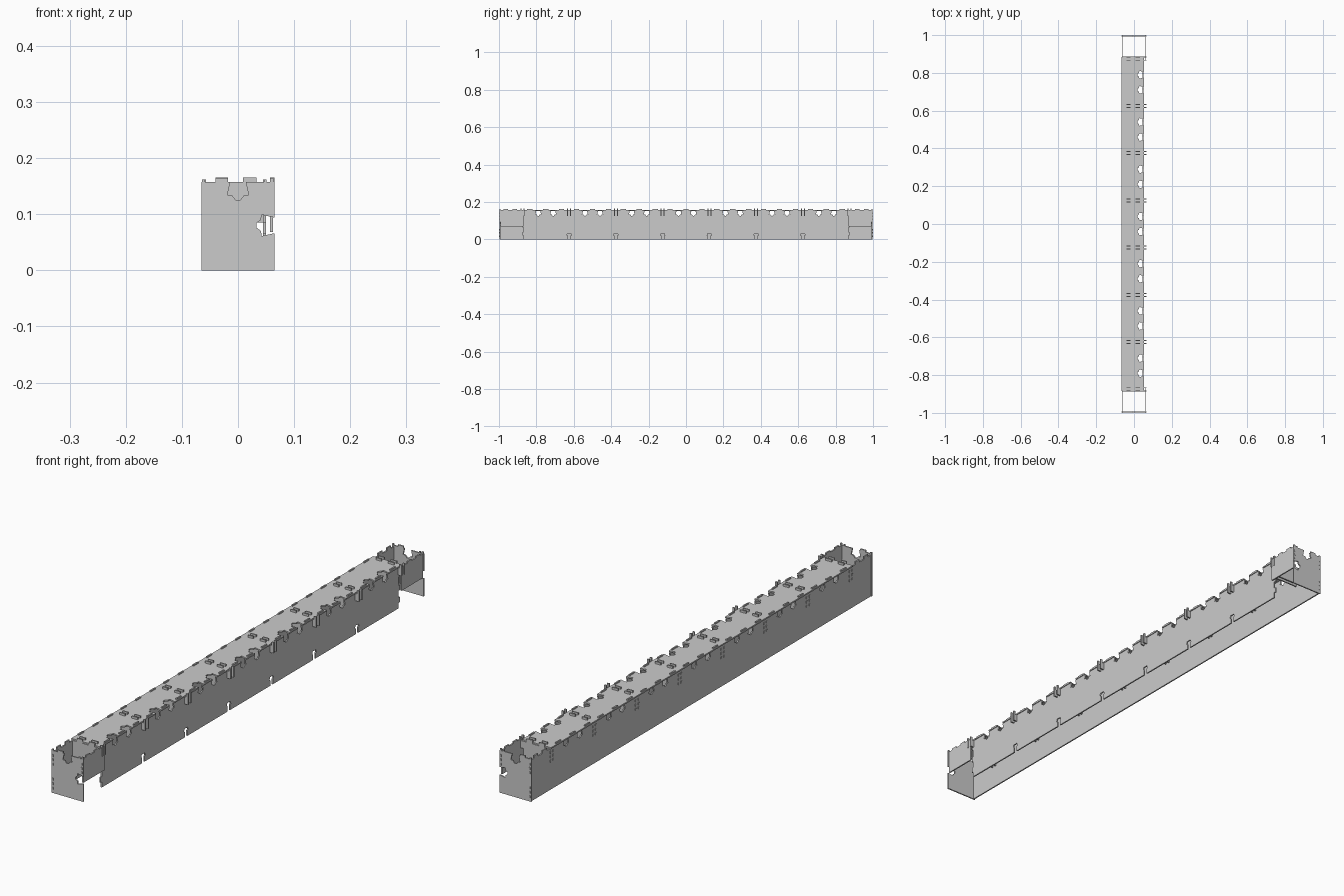
import bpy, bmesh
from mathutils import Vector

if "Cube" in bpy.data.objects:
    bpy.data.objects.remove(bpy.data.objects["Cube"])

T = 0.005                                            # sheet thickness
RIBS = [-0.875 + 0.25 * i for i in range(8)]         # rib stations along y
BAYS = [-0.75 + 0.25 * i for i in range(7)]          # bay centres
TOP = 0.152                                          # underside of the lid


def sheet(name, outline, axis, pos, thick=T):
    """Extrude a 2D outline into a flat sheet perpendicular to the axis."""
    place = {'x': lambda u, v: (pos, u, v),
             'y': lambda u, v: (u, pos, v),
             'z': lambda u, v: (u, v, pos)}[axis]
    step = Vector([thick if a == axis else 0 for a in 'xyz'])
    bm = bmesh.new()
    face = bm.faces.new([bm.verts.new(place(u, v)) for u, v in outline])
    ext = bmesh.ops.extrude_face_region(bm, geom=[face], use_keep_orig=True)
    bmesh.ops.translate(bm, vec=step, verts=[g for g in ext['geom'] if isinstance(g, bmesh.types.BMVert)])
    bmesh.ops.recalc_face_normals(bm, faces=bm.faces)
    mesh = bpy.data.meshes.new(name)
    bm.to_mesh(mesh)
    bm.free()
    ob = bpy.data.objects.new(name, mesh)
    bpy.context.collection.objects.link(ob)
    return ob


def tab(c, half, h):
    return [(c - half, 0), (c - half, h), (c + half, h), (c + half, 0)]


def dovetail(c, s=1.0):
    half = [(0.014, 0), (0.019, 0.023), (0.010, 0.024), (0.004, 0.032)]
    return ([(c - a * s, -d * s) for a, d in half] +
            [(c + a * s, -d * s) for a, d in reversed(half)])


def keyhole(c):
    half = [(0.007, 0), (0.007, 0.02), (0.012, 0.022), (0.009, 0.032)]
    return [(c - a, -d) for a, d in half] + [(c + a, -d) for a, d in reversed(half)]


def edge(side, level, a, b, features=()):
    """One outline edge from a to b; positive feature heights point outwards."""
    pts = [p for f in sorted(features, key=lambda f: f[0][0]) for p in f]
    if a > b:
        pts.reverse()
    pts = [(a, 0)] + pts + [(b, 0)]
    return [{'bottom': (u, level - h), 'top': (u, level + h),
             'left': (level - h, u), 'right': (level + h, u)}[side] for u, h in pts]


# Joint patterns shared by both long walls
wall_top = []
for c in BAYS:
    wall_top += [dovetail(c - 0.04, 0.8), dovetail(c + 0.04, 0.8)]
    wall_top += [tab(c + d, 0.014, 0.01) for d in (-0.085, 0, 0.085)]
box_tabs = [0.915, 0.965]
low_tabs = [tab(z, 0.004, 0.007) for z in (0.018, 0.035, 0.052)]
high_tabs = [tab(z, 0.004, 0.007) for z in (0.107, 0.123, 0.139)]

# Left wall, full length
wall_end = low_tabs + high_tabs
left_top = wall_top + [tab(s * y, 0.012, 0.01) for y in box_tabs for s in (-1, 1)]
sheet("left_wall",
      edge('bottom', 0, -0.993, 0.993) + edge('right', 0.993, 0, TOP, wall_end)[1:] +
      edge('top', TOP, 0.993, -0.993, left_top)[1:] +
      edge('left', -0.993, TOP, 0, wall_end)[1:-1],
      'x', -0.062)

# Right wall, set in and shorter, with keyhole cuts along its foot
side_tabs = [tab(z, 0.01, 0.007) for z in (0.03, 0.075, 0.125)]
sheet("right_wall",
      edge('bottom', 0, -0.868, 0.868, [keyhole(y) for y in RIBS[1:-1]]) +
      edge('right', 0.868, 0, TOP, side_tabs)[1:] +
      edge('top', TOP, 0.868, -0.868, wall_top)[1:] +
      edge('left', -0.868, TOP, 0, side_tabs)[1:-1],
      'x', 0.045)

# Lid with dovetail cuts on its right edge
sheet("lid",
      edge('bottom', -0.883, -0.065, 0.053) +
      edge('right', 0.053, -0.883, 0.883,
           [dovetail(c + d, 1.08) for c in BAYS for d in (-0.04, 0.04)])[1:] +
      edge('top', 0.883, 0.053, -0.065)[1:-1] + [(-0.065, 0.883)],
      'z', TOP)

# Paired cross ribs with tabs through lid and left wall, and an arm to the right
rib = (edge('bottom', 0.085, -0.057, 0.045) +
       [(0.045, 0.125), (0.065, 0.125), (0.065, 0.165), (0.057, 0.165), (0.057, TOP)] +
       edge('top', TOP, 0.045, -0.057, [tab(-0.029, 0.011, 0.013), tab(0.021, 0.012, 0.013)]) +
       edge('left', -0.057, TOP, 0.085, high_tabs)[1:-1])
for i, y in enumerate(RIBS):
    for j, d in enumerate((-0.008, 0.008)):
        sheet(f"rib_{i + 1}_{'ab'[j]}", rib, 'y', y + d - T / 2)

# End boxes: end plate with two dovetail cuts, and a raised side panel
end_outline = (edge('bottom', 0, -0.065, 0.065) +
               edge('right', 0.065, 0, 0.157, [dovetail(0.08)])[1:] +
               edge('top', 0.157, 0.065, -0.065,
                    [tab(0.0605, 0.0035, 0.007), tab(0.0485, 0.0025, 0.005), dovetail(0),
                     tab(-0.029, 0.011, 0.007), tab(-0.0615, 0.003, 0.005)])[1:-1] +
               [(-0.065, 0.157)])
for s, tag in ((-1, "front"), (1, "back")):
    sheet(f"{tag}_end_plate", end_outline, 'y', s * 0.9955 - T / 2)
    panel = (edge('bottom', 0.068, 0.868, 0.993) +
             edge('right', 0.993, 0.068, 0.157, high_tabs)[1:] +
             edge('top', 0.157, 0.993, 0.868, [tab(y, 0.012, 0.006) for y in box_tabs])[1:])
    sheet(f"{tag}_side_panel", [(s * u, v) for u, v in panel], 'x', 0.057)
